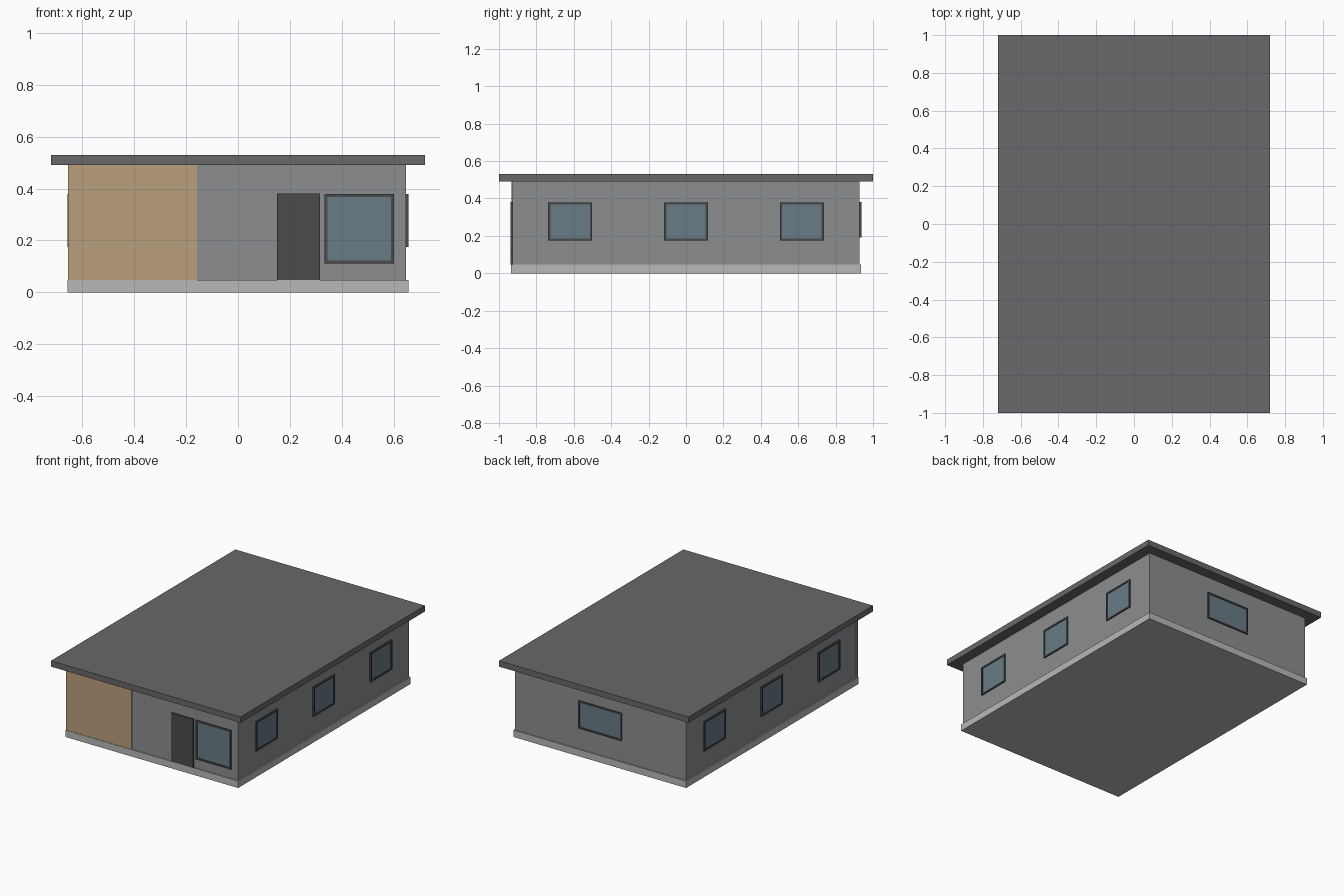
import bpy, bmesh
from mathutils import Matrix, Vector
from math import pi

if "Cube" in bpy.data.objects:
    bpy.data.objects.remove(bpy.data.objects["Cube"])


def material(name, rgb):
    m = bpy.data.materials.new(name)
    m.diffuse_color = (*rgb, 1)
    m.use_nodes = True
    m.node_tree.nodes["Principled BSDF"].inputs["Base Color"].default_value = m.diffuse_color
    return m


WALL = material("wall_grey", (0.26, 0.27, 0.28))
ROOF = material("roof_grey", (0.14, 0.14, 0.145))
BASE = material("base_grey", (0.48, 0.48, 0.48))
WOOD = material("wood", (0.50, 0.35, 0.20))
DARK = material("dark_frame", (0.07, 0.07, 0.07))
GLASS = material("glass", (0.14, 0.20, 0.24))


def finish(name, bm, mat):
    bmesh.ops.recalc_face_normals(bm, faces=bm.faces)
    mesh = bpy.data.meshes.new(name)
    bm.to_mesh(mesh)
    bm.free()
    mesh.materials.append(mat)
    ob = bpy.data.objects.new(name, mesh)
    bpy.context.collection.objects.link(ob)
    return ob


def add_box(bm, lo, hi):
    lo, hi = Vector(lo), Vector(hi)
    bmesh.ops.create_cube(bm, size=1, matrix=Matrix.Translation((lo + hi) / 2)
                          @ Matrix.Diagonal((*(hi - lo), 1)))


def box(name, lo, hi, mat):
    bm = bmesh.new()
    add_box(bm, lo, hi)
    return finish(name, bm, mat)


def window(name, place, w, h, bar, proud=0.009):
    """Raised picture frame with recessed pane, facing local -y, centred at origin."""
    bm = bmesh.new()
    rings = []
    for y in (0, -proud):
        for d in (0, bar):
            x, z = w / 2 - d, h / 2 - d
            rings.append([bm.verts.new(p) for p in
                          ((-x, y, -z), (x, y, -z), (x, y, z), (-x, y, z))])
    back_out, back_in, front_out, front_in = rings
    for a, b in ((back_out, front_out), (front_out, front_in),
                 (front_in, back_in), (back_in, back_out)):
        for i in range(4):
            j = (i + 1) % 4
            bm.faces.new((a[i], a[j], b[j], b[i]))
    finish(name + "_frame", bm, DARK).matrix_world = place
    x, z = w / 2 - bar, h / 2 - bar
    pane = box(name + "_glass", (-x, -0.004, -z), (x, 0, z), GLASS)
    pane.matrix_world = place


# Main masses
box("foundation", (-0.656, -0.936, 0), (0.656, 0.936, 0.047), BASE)
box("walls", (-0.648, -0.928, 0.047), (0.648, 0.928, 0.49), WALL)
box("roof", (-0.72, -1, 0.49), (0.72, 1, 0.53), ROOF)

# Front: timber cladding, door, large window
box("timber_cladding", (-0.654, -0.933, 0.047), (-0.157, -0.92, 0.49), WOOD)
box("front_door", (0.15, -0.938, 0.047), (0.315, -0.92, 0.381), DARK)
window("front_window", Matrix.Translation((0.467, -0.928, 0.245)), 0.268, 0.268, 0.012)

# Back window
window("back_window", Matrix.Translation((0, 0.928, 0.285)) @ Matrix.Rotation(pi, 4, 'Z'),
       0.33, 0.19, 0.011)

# Three windows on each long side
for side, s in (("right", 1), ("left", -1)):
    for i, y in enumerate((-0.62, 0, 0.62)):
        place = Matrix.Translation((s * 0.648, y, 0.277)) @ Matrix.Rotation(s * pi / 2, 4, 'Z')
        window(f"{side}_window_{i + 1}", place, 0.233, 0.203, 0.011)
